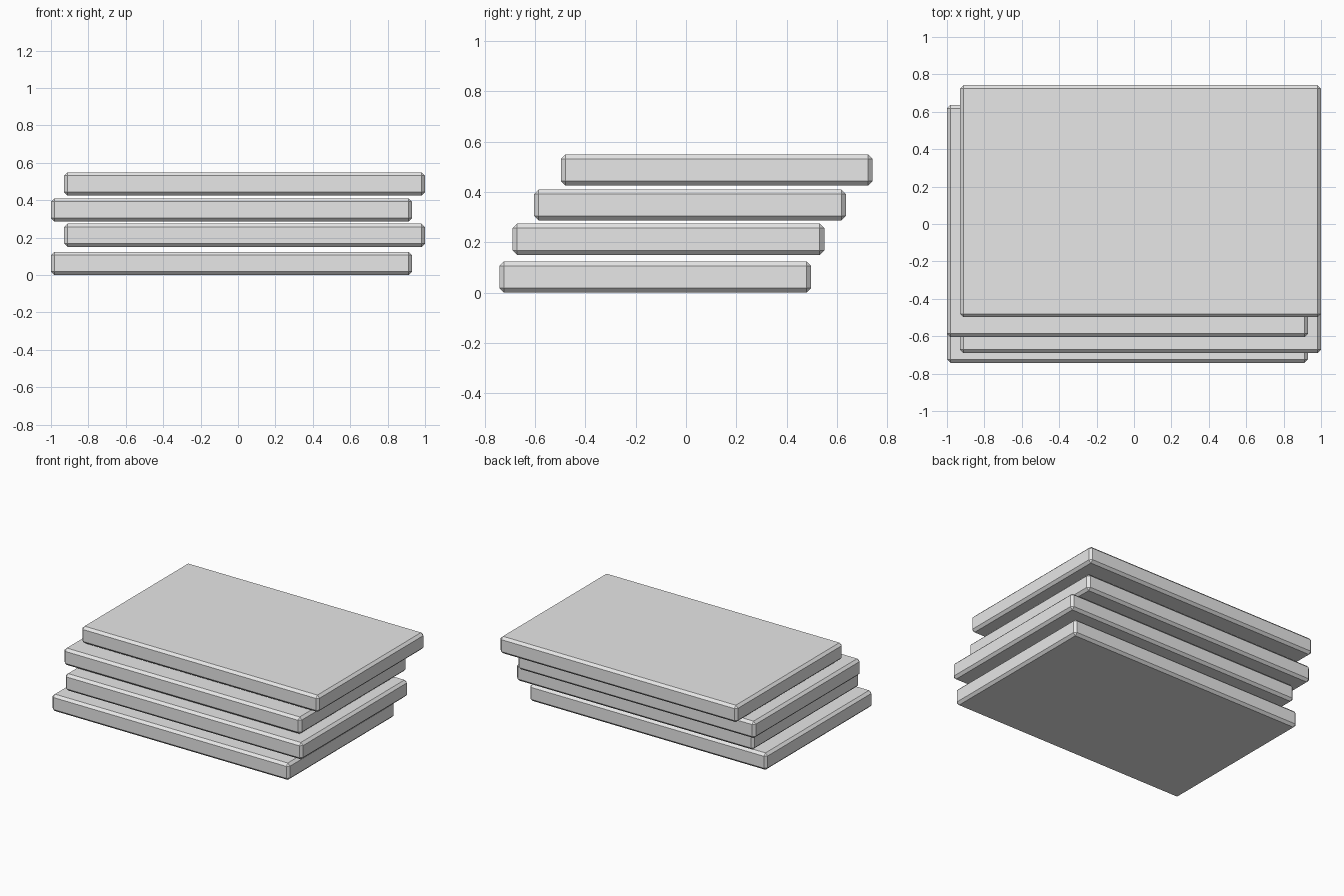
import bpy

# Remove the default object
default = bpy.data.objects.get("Cube")
if default:
    bpy.data.objects.remove(default, do_unlink=True)

# Single grey material
GREY = (0.8, 0.8, 0.8, 1.0)
grey = bpy.data.materials.new("light_grey")
grey.use_nodes = True
grey.diffuse_color = GREY
grey.node_tree.nodes["Principled BSDF"].inputs["Base Color"].default_value = GREY

WIDTH, DEPTH, THICKNESS, CHAMFER = 1.93, 1.24, 0.124, 0.018


def slab(name, x, y, bottom):
    """Flat rectangular slab with chamfered edges."""
    bpy.ops.mesh.primitive_cube_add(size=1, location=(x, y, bottom + THICKNESS / 2))
    obj = bpy.context.object
    obj.name = name
    obj.scale = (WIDTH, DEPTH, THICKNESS)
    bpy.ops.object.transform_apply(location=False, rotation=False, scale=True)
    bevel = obj.modifiers.new("chamfer", "BEVEL")
    bevel.width = CHAMFER
    bevel.segments = 1
    obj.data.materials.append(grey)
    return obj


# Stack of slabs, stepping back and alternating sideways
SHIFT = 1 - WIDTH / 2
slab("bottom_slab", -SHIFT, -0.122, 0.0)
slab("lower_middle_slab", SHIFT, -0.07, 0.15)
slab("upper_middle_slab", -SHIFT, 0.016, 0.286)
slab("top_slab", SHIFT, 0.122, 0.425)
